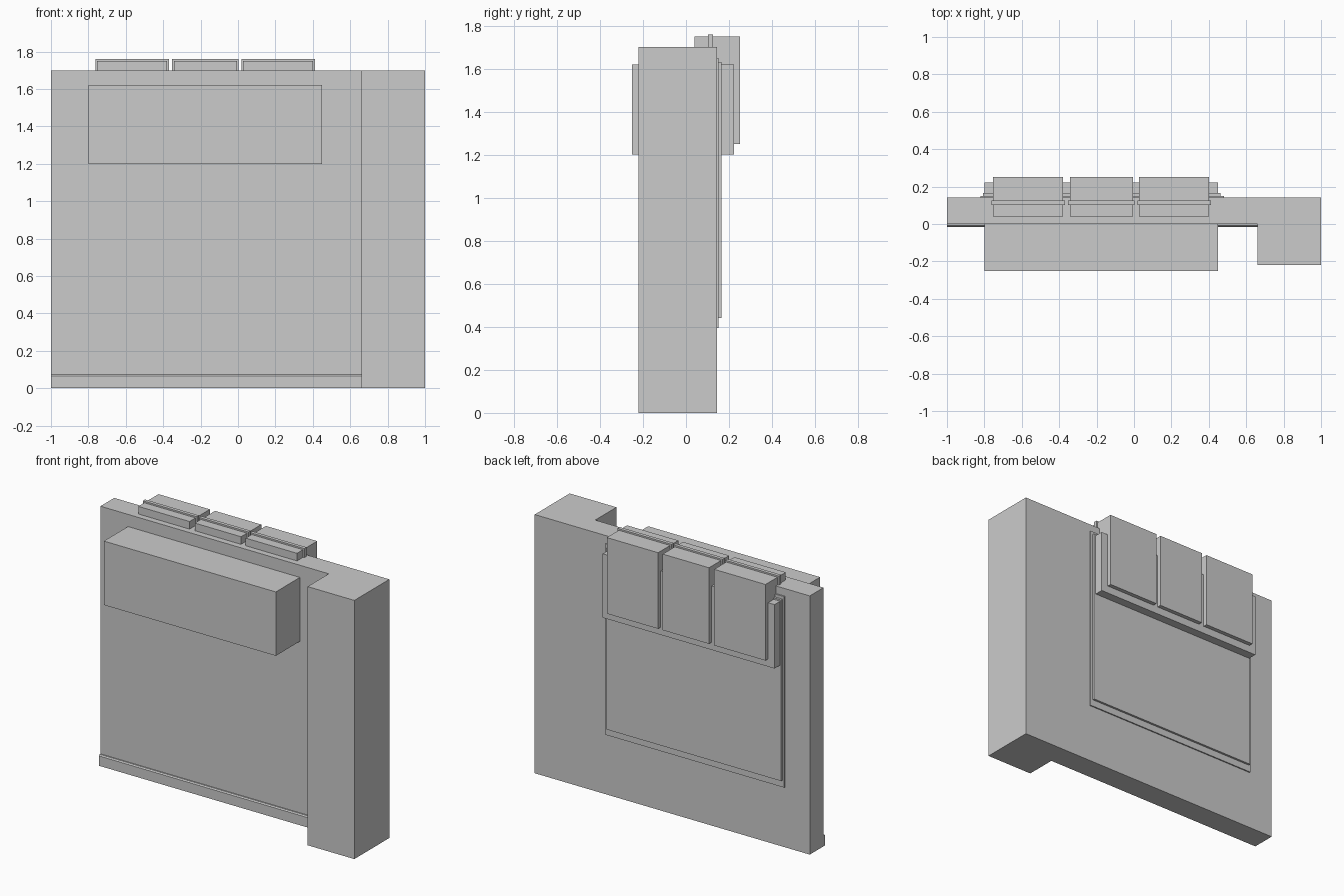
import bpy, bmesh

if "Cube" in bpy.data.objects:
    bpy.data.objects.remove(bpy.data.objects["Cube"])


def prism(name, outline, direction):
    """Extrude a closed outline of 3D points along a direction."""
    bm = bmesh.new()
    face = bm.faces.new([bm.verts.new(p) for p in outline])
    ext = bmesh.ops.extrude_face_region(bm, geom=[face])
    moved = [g for g in ext["geom"] if isinstance(g, bmesh.types.BMVert)]
    bmesh.ops.translate(bm, vec=direction, verts=moved)
    bmesh.ops.recalc_face_normals(bm, faces=bm.faces)
    mesh = bpy.data.meshes.new(name)
    bm.to_mesh(mesh)
    bm.free()
    obj = bpy.data.objects.new(name, mesh)
    bpy.context.collection.objects.link(obj)
    return obj


def box(name, x, y, z):
    """Box from (min, max) pairs on each axis."""
    outline = [(x[0], y[0], z[0]), (x[1], y[0], z[0]),
               (x[1], y[1], z[0]), (x[0], y[1], z[0])]
    return prism(name, outline, (0, 0, z[1] - z[0]))


# Wall with the corner column, one L-shaped plan
plan = [(-1, 0), (0.66, 0), (0.66, -0.22), (1, -0.22), (1, 0.143), (-1, 0.143)]
prism("wall_with_column", [(x, y, 0) for x, y in plan], (0, 0, 1.70))

# Skirting board with a bevelled top edge
skirting = [(0, 0), (-0.015, 0), (-0.015, 0.065), (-0.009, 0.073), (0, 0.073)]
prism("skirting_board", [(-1, y, z) for y, z in skirting], (1.66, 0, 0))

# Long cabinet passing through the wall
box("cabinet", (-0.80, 0.45), (-0.25, 0.223), (1.20, 1.62))

# Two stacked panels on the back
box("back_panel_outer", (-0.82, 0.48), (0.13, 0.151), (0.395, 1.65))
box("back_panel_inner", (-0.807, 0.463), (0.13, 0.165), (0.44, 1.63))

# Three hanging blocks, each with a thin raised plate across it
for i, (x0, x1) in enumerate([(-0.753, -0.38), (-0.342, -0.006), (0.028, 0.401)], 1):
    box(f"hanging_block_{i}", (x0, x1), (0.04, 0.25), (1.25, 1.75))
    box(f"block_plate_{i}", (x0 - 0.01, x1 + 0.01), (0.102, 0.125), (1.24, 1.76))
